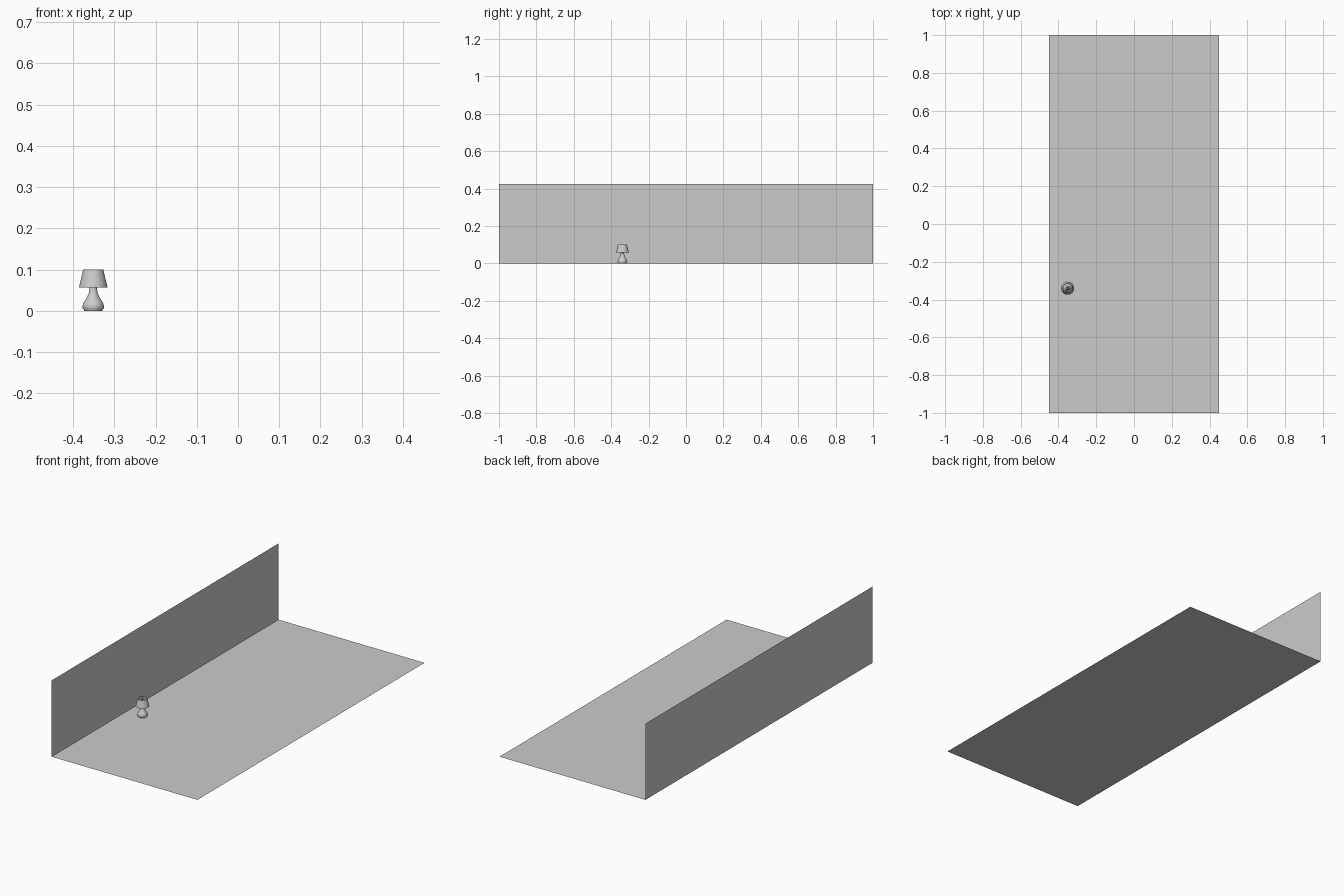
import bpy, bmesh, math
from mathutils import Vector

if "Cube" in bpy.data.objects:
    bpy.data.objects.remove(bpy.data.objects["Cube"])

LAMP = Vector((-0.351, -0.34, 0.0))


def make_object(name, bm, location=(0, 0, 0), smooth=False):
    mesh = bpy.data.meshes.new(name)
    bm.to_mesh(mesh)
    bm.free()
    ob = bpy.data.objects.new(name, mesh)
    ob.location = location
    bpy.context.collection.objects.link(ob)
    if smooth:
        bpy.ops.object.select_all(action='DESELECT')
        ob.select_set(True)
        bpy.context.view_layer.objects.active = ob
        bpy.ops.object.shade_smooth_by_angle(angle=math.radians(40))
    return ob


def quad(name, corners):
    bm = bmesh.new()
    bm.faces.new([bm.verts.new(c) for c in corners])
    return make_object(name, bm)


def lathe(name, profile, steps=32):
    # profile points are (radius, height)
    bm = bmesh.new()
    verts = [bm.verts.new((r, 0, z)) for r, z in profile]
    edges = [bm.edges.new(p) for p in zip(verts, verts[1:])]
    bmesh.ops.spin(bm, geom=verts + edges, cent=(0, 0, 0), axis=(0, 0, 1),
                   angle=math.tau, steps=steps, use_duplicate=False)
    bmesh.ops.remove_doubles(bm, verts=bm.verts, dist=1e-5)
    bmesh.ops.recalc_face_normals(bm, faces=bm.faces)
    return make_object(name, bm, LAMP, True)


# Floor and side wall
quad("floor", [(-0.45, -1, 0), (0.45, -1, 0), (0.45, 1, 0), (-0.45, 1, 0)])
quad("wall", [(-0.45, -1, 0), (-0.45, 1, 0), (-0.45, 1, 0.425), (-0.45, -1, 0.425)])

# Pear-shaped base with narrow neck
lathe("lamp_base", [(0, 0), (0.022, 0), (0.0225, 0.002), (0.0255, 0.006),
                    (0.026, 0.011), (0.0245, 0.018), (0.020, 0.025),
                    (0.015, 0.033), (0.0115, 0.041), (0.0097, 0.049),
                    (0.0095, 0.056), (0.006, 0.059), (0, 0.059)])

# Open tapered shade with thin walls
lathe("lamp_shade", [(0.0345, 0.057), (0.0245, 0.1), (0.0235, 0.1),
                     (0.0335, 0.057), (0.0345, 0.057)])

# Bulb and socket
lathe("bulb", [(0, 0.058), (0.004, 0.058), (0.004, 0.066), (0.007, 0.071),
               (0.009, 0.077), (0.0085, 0.082), (0.005, 0.086), (0, 0.087)], 20)

# Shade carrier: hub and three spokes
lathe("carrier_hub", [(0, 0.086), (0.004, 0.086), (0.004, 0.095), (0, 0.095)], 16)
for i in range(3):
    a = math.tau * i / 3
    d = Vector((math.cos(a), math.sin(a), 0))
    bpy.ops.mesh.primitive_cylinder_add(
        vertices=8, radius=0.0007, depth=0.022,
        location=LAMP + d * 0.013 + Vector((0, 0, 0.093)),
        rotation=(0, math.pi / 2, a))
    bpy.context.object.name = f"carrier_spoke_{i + 1}"
